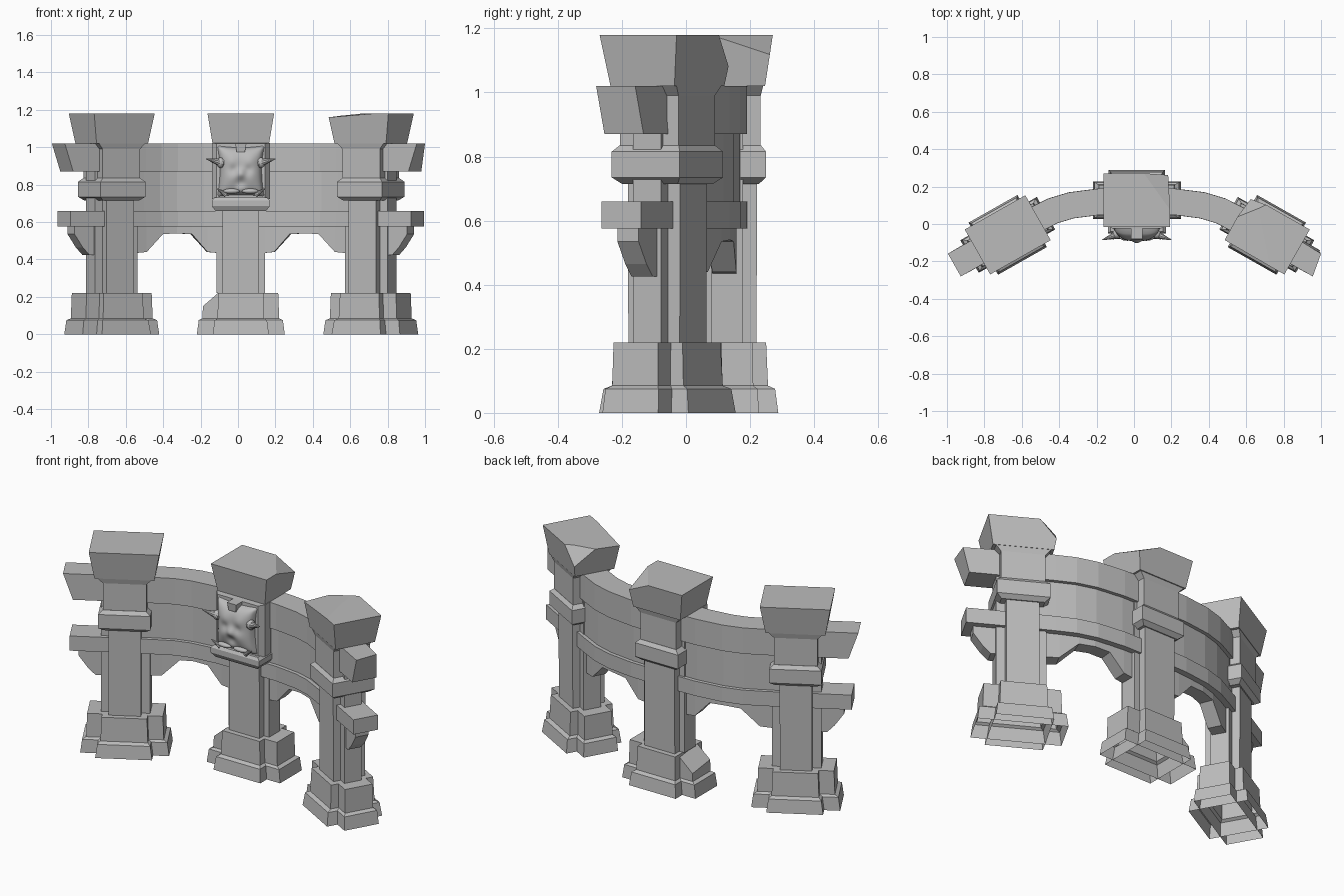
import bpy, bmesh, math
from mathutils import Matrix, Vector

cube = bpy.data.objects.get("Cube")
if cube:
    bpy.data.objects.remove(cube, do_unlink=True)

stone = bpy.data.materials.new("grey_stone")
stone.use_nodes = True
GREY = (0.5, 0.5, 0.5, 1)
stone.diffuse_color = GREY
stone.node_tree.nodes["Principled BSDF"].inputs["Base Color"].default_value = GREY

MID = 0.015      # centre line of the gate
TILT = math.radians(29.5)


def finish(bm, name, smooth=False):
    bmesh.ops.recalc_face_normals(bm, faces=bm.faces)
    mesh = bpy.data.meshes.new(name)
    for f in bm.faces:
        f.smooth = smooth
    bm.to_mesh(mesh)
    bm.free()
    mesh.materials.append(stone)
    obj = bpy.data.objects.new(name, mesh)
    bpy.context.collection.objects.link(obj)
    return obj


def skin(bm, rings, hollow=False):
    """Join four-cornered rings into a solid, or one open at its start."""
    loops = [[bm.verts.new(p) for p in ring] for ring in rings]
    for a, b in zip(loops, loops[1:]):
        for i in range(4):
            j = (i + 1) % 4
            bm.faces.new((a[i], a[j], b[j], b[i]))
    if not hollow:
        bm.faces.new(loops[0][::-1])
    bm.faces.new(loops[-1])


def stack(name, levels, place, chips=(), hollow=False):
    """Stacked rectangles (half width, half depth, height), with corners knocked off."""
    bm = bmesh.new()
    skin(bm, [[(-x, -y, z), (x, -y, z), (x, y, z), (-x, y, z)] for x, y, z in levels], hollow)
    bm.transform(place)
    core = place @ Vector((0, 0, (levels[0][2] + levels[-1][2]) / 2))
    for pts in chips:
        a, b, c = map(Vector, pts)
        n = (b - a).cross(c - a).normalized()
        if n.dot(core - a) > 0:
            n = -n
        geom = bm.verts[:] + bm.edges[:] + bm.faces[:]
        cut = bmesh.ops.bisect_plane(bm, geom=geom, plane_co=a, plane_no=n, clear_outer=True)
        edges = [e for e in cut["geom_cut"] if isinstance(e, bmesh.types.BMEdge)]
        bmesh.ops.holes_fill(bm, edges=edges)
    return finish(bm, name)


def sweep(path, half):
    """Upright slab along a path of (x, y, bottom, top)."""
    bm = bmesh.new()
    rings = []
    for i, (x, y, lo, hi) in enumerate(path):
        p, q = path[max(i - 1, 0)], path[min(i + 1, len(path) - 1)]
        d = Vector((q[0] - p[0], q[1] - p[1])).normalized() * half
        rings.append([(x + d.y, y - d.x, lo), (x - d.y, y + d.x, lo),
                      (x - d.y, y + d.x, hi), (x + d.y, y - d.x, hi)])
    skin(bm, rings)
    return bm


# Pillars with hollow bases
def pillar(name, place, cap_x, cap_y, shaft_x, cap_chips=(), base_chips=()):
    stack(name + "_base_deep", [(.15, .16, 0), (.14, .15, .075), (.125, .128, .085), (.12, .122, .22)],
          place, hollow=True)
    stack(name + "_base_wide", [(.235, .1, 0), (.225, .095, .075), (.205, .082, .085), (.2, .08, .22)],
          place, base_chips, hollow=True)
    stack(name + "_shaft", [(shaft_x, .092, .22), (shaft_x, .094, .74)], place, hollow=True)
    stack(name + "_shaft_wings", [(.13, .05, .22), (.13, .05, 1.0)], place, hollow=True)
    stack(name + "_collar", [(.112, .1, .715), (.138, .122, .735), (.138, .122, .815), (.115, .106, .835)], place)
    stack(name + "_neck", [(.115, .105, .83), (.115, .105, .99), (.15, .115, 1.03)], place)
    stack(name + "_cap", [(cap_x * .85, cap_y * .83, 1.02), (cap_x, cap_y, 1.18)], place, cap_chips)


def spot(x, y, turn):
    return Matrix.Translation((x, y, 0)) @ Matrix.Rotation(turn, 4, "Z")


pillar("right_pillar", spot(-.675, -.058, TILT), .186, .138, .085)
pillar("left_pillar", spot(.71, -.058, -TILT), .186, .138, .085,
       [((.68, .09, 1.18), (.53, .02, 1.18), (.6, .13, 1.07)),
        ((.48, -.06, 1.16), (.66, .1, 1.18), (.72, -.2, 1.18))])
pillar("centre_pillar", spot(MID, .128, 0), .178, .143, .097,
       [((.05, .275, 1.18), (.19, .08, 1.18), (.19, .275, 1.11))],
       [((-.1, .1, .22), (-.19, .03, .15), (-.19, .2, .13))])

# Curved bays: coordinates measured outward from the centre line
ARC = [(0, .122), (.2, .119), (.35, .1), (.45, .07), (.54, .024), (.69, -.058)]


def arc_y(x):
    for (x0, y0), (x1, y1) in zip(ARC, ARC[1:]):
        if x <= x1:
            return y0 + (y1 - y0) * (x - x0) / (x1 - x0)


def out(t):
    return .69 + t * math.cos(TILT), -.058 - t * math.sin(TILT)


def place_side(pts, side):
    return [(MID + side * x, y, lo, hi) for x, y, lo, hi in pts]


for side, label in ((-1, "right"), (1, "left")):
    # Upper beam with its broken, undercut stub
    pts = [(x, y, .87, 1.02) for x, y in ARC] + [(*out(.328), .87, 1.02)]
    bm = sweep(place_side(pts, side), .07)
    bm.verts.ensure_lookup_table()
    for v in bm.verts[-4:]:
        if v.co.z < .9:
            v.co.x -= side * .045
            v.co.y += .026
        v.co.x = max(-1, min(1, v.co.x))
    finish(bm, label + "_upper_beam")

    pts = [(x, y, .62, .9) for x, y in ARC]
    finish(sweep(place_side(pts, side), .05), label + "_wall")

    pts = [(x, y, .575, .66) for x, y in ARC] + [(*out(.293), .575, .66)]
    finish(sweep(place_side(pts, side), .071), label + "_ledge")

    # Arch haunches under the ledge
    curve = ((.08, .43), (.18, .44), (.265, .535), (.35, .54), (.43, .535), (.52, .44), (.62, .43))
    pts = [(x, arc_y(x), lo, .6) for x, lo in curve]
    finish(sweep(place_side(pts, side), .038), label + "_arch")
    pts = [(*out(t), lo, .6) for t, lo in ((.05, .425), (.16, .425), (.2, .465), (.25, .535))]
    finish(sweep(place_side(pts, side), .038), label + "_end_bracket")

# Shrine panel on the centre pillar, tapering forward
stack("mask_shelf", [(.135, .06, .66), (.155, .075, .685), (.155, .075, .715), (.14, .065, .73)], spot(MID, .025, 0))
facing = Matrix.Translation((MID, .06, .872)) @ Matrix.Rotation(math.pi / 2, 4, "X")
stack("mask_panel", [(.155, .15, 0), (.155, .15, .055), (.13, .148, .085)], facing)
stack("mask_crest", [(.022, .035, .975), (.03, .04, 1.02)], spot(MID, -.04, 0))

# Carved mask: a pillow shaped by bumps (u, v, radius, height)
BUMPS = [(0, -.12, .22, .02), (-.42, -.25, .32, .01), (.42, -.25, .32, .01),
         (-.4, .4, .3, .009), (.4, .4, .3, .009), (-.36, .06, .18, -.007),
         (.36, .06, .18, -.007), (0, -.5, .22, -.008), (0, -.8, .22, .01)]
bm = bmesh.new()
bmesh.ops.create_grid(bm, x_segments=28, y_segments=28, size=1)
for v in bm.verts:
    u, w = v.co.x, v.co.y
    y = -.022 - .058 * ((1 - u ** 4) * (1 - w ** 4)) ** .5
    for bu, bw, r, h in BUMPS:
        y -= h * math.exp(-((u - bu) ** 2 + (w - bw) ** 2) / r ** 2)
    v.co = (MID + u * .125 * (.9 + .12 * w * w), y, .872 + w * .138 * (.92 + .08 * u * u))
finish(bm, "mask_face", True)


def spike(name, start, tip, radius):
    a, b = Vector(start), Vector(tip)
    bm = bmesh.new()
    bmesh.ops.create_cone(bm, cap_ends=True, segments=10, radius1=radius, radius2=.002, depth=(b - a).length)
    turn = (b - a).to_track_quat("Z", "Y").to_matrix().to_4x4()
    bm.transform(Matrix.Translation((a + b) / 2) @ turn)
    obj = finish(bm, name)
    bpy.context.view_layer.objects.active = obj
    obj.select_set(True)
    bpy.ops.object.shade_smooth_by_angle()
    obj.select_set(False)


def blob(name, centre, size):
    bm = bmesh.new()
    bmesh.ops.create_uvsphere(bm, u_segments=12, v_segments=8, radius=1)
    bm.transform(Matrix.Translation(centre) @ Matrix.Diagonal((*size, 1)))
    finish(bm, name, True)


# Horns, tusks and lip rolls
for s, label in ((-1, "right"), (1, "left")):
    spike(label + "_horn", (MID + s * .1, -.055, .915), (MID + s * .185, -.085, .938), .024)
    spike(label + "_tusk", (MID + s * .08, -.065, .745), (MID + s * .13, -.08, .78), .015)
    blob(label + "_horn_root", (MID + s * .108, -.055, .917), (.022, .025, .028))
    blob(label + "_lip", (MID + s * .05, -.07, .765), (.045, .02, .014))
